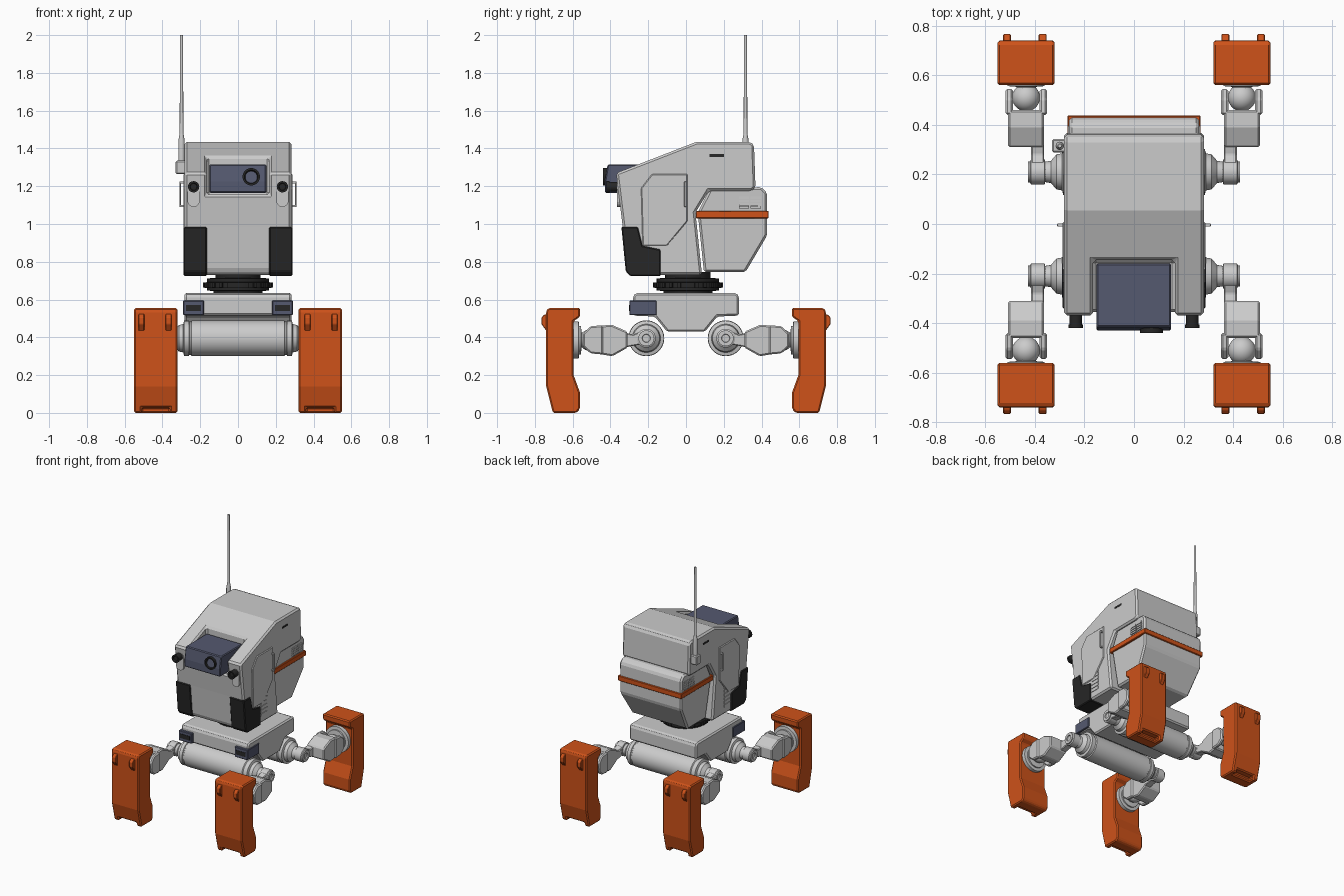
import bpy, bmesh, math

if "Cube" in bpy.data.objects:
    bpy.data.objects.remove(bpy.data.objects["Cube"])

def mat(name, rgb):
    m = bpy.data.materials.new(name)
    m.diffuse_color = (*rgb, 1)
    m.use_nodes = True
    m.node_tree.nodes["Principled BSDF"].inputs["Base Color"].default_value = m.diffuse_color
    return m

ORANGE = mat("orange_paint", (0.62, 0.085, 0.01))
BLACK = mat("black_plastic", (0.02, 0.02, 0.02))
SLATE = mat("slate_metal", (0.09, 0.10, 0.16))
GREY = mat("light_grey", (0.7, 0.7, 0.67))

def finish(bm, name, material=GREY, bevel=0, smooth=False, sign=(1, 1)):
    """Mirror by sign, fix normals and make the object."""
    for v in bm.verts:
        v.co.x *= sign[0]
        v.co.y *= sign[1]
    bmesh.ops.recalc_face_normals(bm, faces=bm.faces)
    if smooth:
        for f in bm.faces:
            f.smooth = True
        for e in bm.edges:
            e.smooth = e.calc_face_angle(0) < 0.55
    me = bpy.data.meshes.new(name)
    bm.to_mesh(me)
    bm.free()
    me.materials.append(material)
    ob = bpy.data.objects.new(name, me)
    bpy.context.collection.objects.link(ob)
    if bevel:
        add_bevel(ob, bevel)
    return ob

def add_bevel(ob, width):
    b = ob.modifiers.new("bevel", 'BEVEL')
    b.width, b.segments, b.limit_method, b.angle_limit = width, 1, 'ANGLE', 0.5

def prism(name, pts, a, b, axis='x', taper=None, **kw):
    """Extrude a (y,z) profile along x, or an (x,z) profile along y."""
    bm = bmesh.new()
    place = (lambda p, h: (h, p[0], p[1])) if axis == 'x' else (lambda p, h: (p[0], h, p[1]))
    ends = [[bm.verts.new(place(p, h)) for p in pts] for h in (a, b)]
    bm.faces.new(ends[0])
    bm.faces.new(ends[1])
    n = len(pts)
    for i in range(n):
        j = (i + 1) % n
        bm.faces.new((ends[0][i], ends[0][j], ends[1][j], ends[1][i]))
    if taper:
        for v in bm.verts:
            if v.co.z < taper[0]:
                v.co.x *= taper[1]
    return finish(bm, name, **kw)

def box(name, x, y, z, **kw):
    return prism(name, [(y[0], z[0]), (y[1], z[0]), (y[1], z[1]), (y[0], z[1])], *x, **kw)

def lathe(name, prof, origin, axis='z', seg=32, **kw):
    """Turn a (radius, height) profile around an axis through origin."""
    bm = bmesh.new()
    rings = []
    for r, h in prof:
        ring = []
        for i in range(seg):
            t = 2 * math.pi * i / seg
            c, s = r * math.cos(t), r * math.sin(t)
            p = {'x': (h, c, s), 'y': (c, h, s), 'z': (c, s, h)}[axis]
            ring.append(bm.verts.new([p[k] + origin[k] for k in range(3)]))
        rings.append(ring)
    for r0, r1 in zip(rings, rings[1:]):
        for i in range(seg):
            j = (i + 1) % seg
            bm.faces.new((r0[i], r0[j], r1[j], r1[i]))
    bm.faces.new(rings[0])
    bm.faces.new(rings[-1])
    return finish(bm, name, smooth=True, **kw)

def cut(ob, cutter):
    m = ob.modifiers.new("cut", 'BOOLEAN')
    m.operation, m.object, m.solver = 'DIFFERENCE', cutter, 'EXACT'
    cutter.hide_render = True
    cutter.display_type = 'WIRE'

# Head shell with camera recess
hull = [(-.37, 1.27), (.055, 1.435), (.34, 1.435), (.36, 1.42), (.368, 1.19), (.345, 1.175),
        (.12, 1.175), (.05, 1.06), (.085, .73), (-.29, .73), (-.312, .755), (-.335, .985)]
head = prism("head_shell", hull, -.282, .282)
cut(head, box("camera_recess_cutter", (-.165, .165), (-.6, -.145), (1.155, 1.6)))
add_bevel(head, .012)

# Backpack and orange stripe
pack = [(.12, 1.175), (.13, 1.19), (.40, 1.195), (.43, 1.165), (.43, .94), (.315, .745), (.095, .745), (.062, 1.06)]
prism("backpack", pack, -.262, .262, taper=(.8, .9), bevel=.012)
box("backpack_stripe", (-.268, .268), (.052, .438), (1.03, 1.07), material=ORANGE, bevel=.004)

# Camera
cam = [(-.43, 1.165), (-.43, 1.225), (-.415, 1.315), (-.16, 1.315), (-.16, 1.165)]
prism("camera_box", cam, -.152, .15, material=SLATE, bevel=.006)
lathe("camera_lens", [(.046, .01), (.046, -.014), (.036, -.014), (.03, .004)], (.07, -.425, 1.25),
      'y', material=BLACK)

# Paired head details
capsule = [(.235 + .032 * math.cos(t), (1.192 if math.sin(t) >= 0 else 1.122) + .032 * math.sin(t))
           for t in [math.pi * (i + .5) / 8 for i in range(16)]]
guard = [(-.342, .985), (-.255, .985), (-.23, .885), (-.135, .865), (-.135, .724), (-.295, .724), (-.319, .75)]
door = [(-.18, 1.265), (.008, 1.265), (.008, 1.015), (-.10, .885), (-.23, .885), (-.238, 1.19)]
for s, side in ((1, "right"), (-1, "left")):
    k = dict(sign=(s, 1))
    prism(side + "_corner_guard", guard, .165, .288, material=BLACK, bevel=.006, **k)
    prism(side + "_side_door", door, .27, .289, bevel=.005, **k)
    prism(side + "_lamp_mount", capsule, -.366, -.3, axis='y', **k)
    lathe(side + "_lamp", [(.026, .08), (.026, .005), (.03, .005), (.03, -.01), (.02, -.01), (.017, 0)],
          (.235, -.41, 1.197), 'y', 20, material=BLACK, **k)
    # Door handle
    box(side + "_handle_grip", (.303, .311), (-.01, .002), (1.09, 1.225), bevel=.003, **k)
    for z in (1.09, 1.215):
        box(side + "_handle_post", (.28, .306), (-.01, .002), (z, z + .01), **k)
    # Vents and slot
    for i in range(6):
        box(side + "_body_vent", (.27, .286), (-.13, -.055), (.785 + .028 * i, .805 + .028 * i), **k)
    for i in range(4):
        for y in (.28, .342):
            box(side + "_pack_vent", (.25, .266), (y, y + .054), (1.082 + .017 * i, 1.094 + .017 * i), **k)
    box(side + "_top_slot", (.27, .2835), (.125, .2), (1.355, 1.37), material=BLACK, **k)
    # Hip sensor
    box(side + "_hip_sensor", (.18, .29), (-.3, -.155), (.517, .595), material=SLATE, bevel=.004, **k)
    box(side + "_sensor_slot", (.195, .275), (-.303, -.29), (.54, .572), material=BLACK, **k)

# Antenna
box("antenna_bracket", (-.33, -.275), (.288, .342), (1.265, 1.335), bevel=.006)
lathe("antenna", [(.017, 1.3), (.017, 1.44), (.011, 1.475), (.010, 1.48), (.008, 2.0)],
      (-.299, .315, 0), 'z', 12)

# Neck turntable with teeth
lathe("neck_bearing", [(.13, .62), (.13, .645), (.165, .648), (.165, .66), (.178, .662), (.178, .69),
                       (.165, .692), (.165, .712), (.12, .714), (.12, .745)], (0, .01, 0), 'z', 48, material=BLACK)
for i in range(24):
    t = 2 * math.pi * i / 24
    tooth = box("neck_tooth", (-.01, .01), (-.012, .007), (-.013, .013), material=BLACK)
    tooth.location = (.178 * math.sin(t), .01 + .178 * math.cos(t), .676)
    tooth.rotation_euler.z = -t

# Pelvis
pelvis = [(-.28, .62), (-.265, .635), (.265, .635), (.28, .62), (.28, .515), (.165, .51),
          (.1, .43), (-.1, .43), (-.165, .51), (-.28, .515)]
prism("pelvis", pelvis, -.283, .283, bevel=.01)

# Hip drums running across the body
for sy, end in ((-1, "front"), (1, "rear")):
    half = [(.095, .245), (.088, .25), (.088, .258), (.093, .26), (.093, .285), (.075, .29), (.07, .313),
            (.045, .335), (.04, .365)]
    prof = [(r, -h) for r, h in reversed(half)] + half
    lathe(end + "_hip_drum", prof, (0, .21 * sy, .395), 'x', 40)

# Legs, one set of parts mirrored to four corners
Z = .385
foot = [(.73, .555), (.56, .555), (.56, .51), (.595, .485), (.595, .2), (.562, .11), (.562, .02), (.58, 0),
        (.705, 0), (.74, .14), (.74, .54)]
hook = [(.73, .525), (.75, .52), (.765, .505), (.765, .47), (.74, .435), (.73, .435)]
shin = [(.31, Z + .045), (.39, Z + .08), (.46, Z + .078), (.46, Z - .073), (.39, Z - .085), (.31, Z - .04)]
cheek = [(.44, Z + .079), (.505, Z + .074), (.545, Z + .035), (.545, Z - .035), (.505, Z - .07), (.44, Z - .076)]
link = [(.21, Z + .05), (.25, Z + .042), (.28, Z + .03), (.33, Z + .04), (.33, Z - .04), (.28, Z - .03),
        (.25, Z - .025), (.21, Z - .03)]
for sx, a in ((1, "right"), (-1, "left")):
    for sy, b in ((-1, "front"), (1, "rear")):
        n = f"{b}_{a}_"
        k = dict(sign=(sx, sy))
        lathe(n + "knee_joint", [(.03, .355), (.05, .36), (.05, .415), (.042, .42), (.042, .428), (.022, .428),
                                 (.02, .42)], (0, .21, .395), 'x', 28, **k)
        prism(n + "knee_link", link, .362, .415, bevel=.005, **k)
        prism(n + "shin", shin, .362, .508, bevel=.008, **k)
        for x0, x1 in ((.35, .38), (.488, .518)):
            prism(n + "ankle_fork", cheek, x0, x1, bevel=.008, **k)
        ball = [(max(.001, .056 * math.sin(math.pi * i / 14)), -.056 * math.cos(math.pi * i / 14)) for i in range(15)]
        lathe(n + "ankle_ball", ball, (.435, .51, Z), 'y', 28, **k)
        lathe(n + "ankle_disc", [(.035, .53), (.04, .553), (.075, .556), (.075, .566), (.098, .568), (.098, .6)],
              (.435, 0, Z), 'y', 36, **k)
        # Orange foot with a notched toe and two hooks
        pad = prism(n + "foot", foot, .32, .55, material=ORANGE, **k)
        cut(pad, box(n + "toe_cutter", (.36, .51), (.66, .8), (-.05, .028), **k))
        add_bevel(pad, .008)
        for x in (.352, .496):
            prism(n + "foot_hook", hook, x, x + .032, material=ORANGE, bevel=.003, **k)
